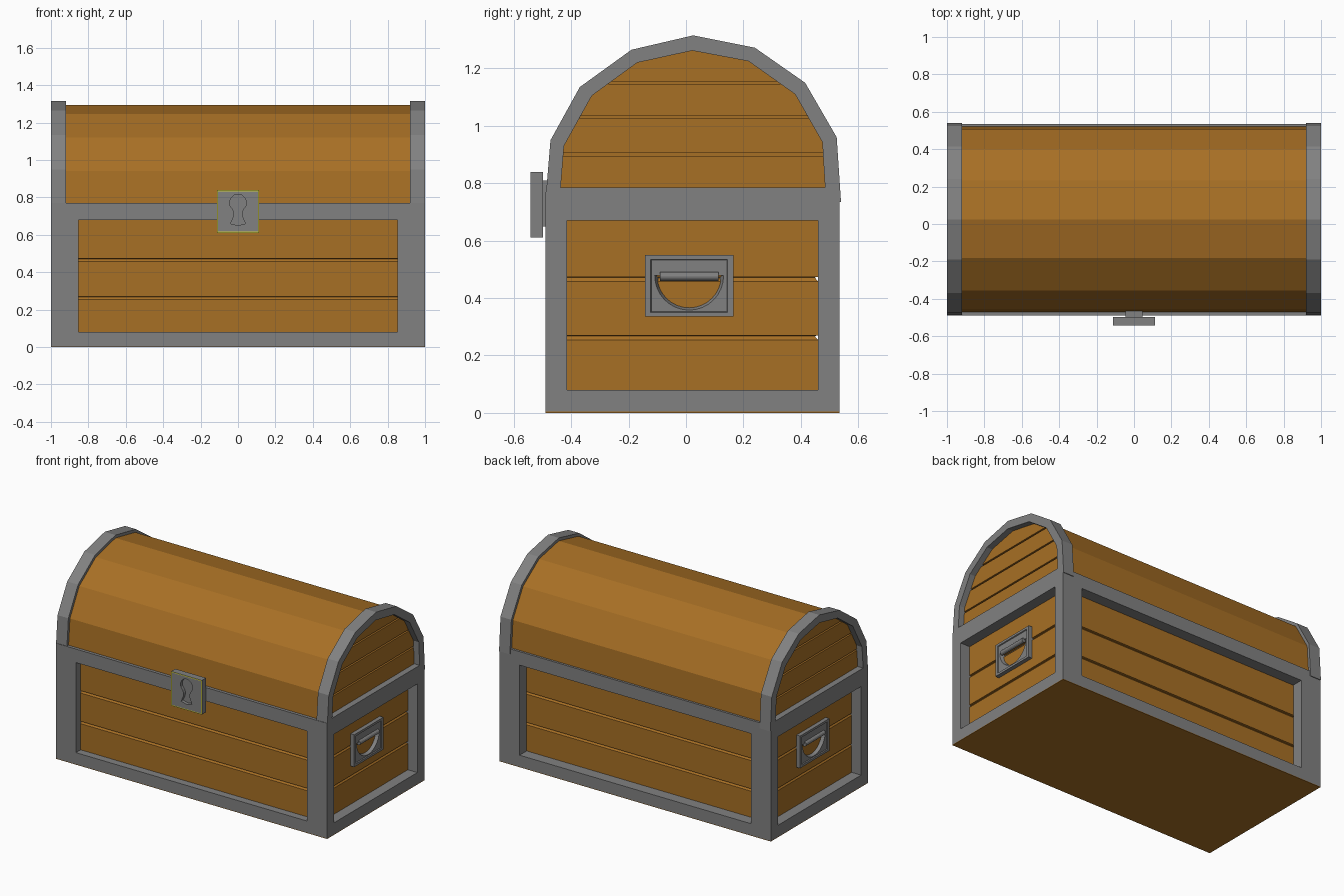
import bpy, bmesh, math

if "Cube" in bpy.data.objects:
    bpy.data.objects.remove(bpy.data.objects["Cube"])


def material(name, rgb):
    m = bpy.data.materials.new(name)
    m.diffuse_color = (*rgb, 1)
    m.use_nodes = True
    m.node_tree.nodes["Principled BSDF"].inputs["Base Color"].default_value = m.diffuse_color
    return m


WOOD = material("wood", (0.39, 0.16, 0.018))
IRON = material("grey_iron", (0.22, 0.22, 0.22))
GOLD = material("yellow_trim", (0.70, 0.68, 0.06))


def finish(name, bm, *mats):
    bmesh.ops.recalc_face_normals(bm, faces=bm.faces)
    me = bpy.data.meshes.new(name)
    bm.to_mesh(me)
    bm.free()
    for m in mats:
        me.materials.append(m)
    ob = bpy.data.objects.new(name, me)
    bpy.context.collection.objects.link(ob)
    return ob


def loft(name, rings, mat):
    """Closed solid through rings of matching points, capped at both ends."""
    bm = bmesh.new()
    loops = [[bm.verts.new(p) for p in r] for r in rings]
    for a, b in zip(loops, loops[1:]):
        for i in range(len(a)):
            j = (i + 1) % len(a)
            bm.faces.new((a[i], a[j], b[j], b[i]))
    bm.faces.new(loops[0])
    bm.faces.new(loops[-1])
    return finish(name, bm, mat)


def rect(x, y0, y1, z):
    return [(-x, y0, z), (x, y0, z), (x, y1, z), (-x, y1, z)]


def box(name, x0, x1, y0, y1, z0, z1, mat):
    ring = lambda z: [(x0, y0, z), (x1, y0, z), (x1, y1, z), (x0, y1, z)]
    return loft(name, [ring(z0), ring(z1)], mat)


def cut(ob, cutter):
    cutter.hide_render = True
    mod = ob.modifiers.new("cut", 'BOOLEAN')
    mod.operation = 'DIFFERENCE'
    mod.solver = 'EXACT'
    mod.object = cutter
    bpy.context.view_layer.objects.active = ob
    bpy.ops.object.modifier_apply(modifier=mod.name)
    bpy.data.objects.remove(cutter)


F, B = -0.49, 0.535           # front and back of the iron frame
FI, BI = F + 0.075, B - 0.075  # inner edges of the posts

# Planked body: each plank has a chamfered top edge
rings = [rect(0.93, -0.44, BI, 0.004)]
for z in (0.268, 0.472):
    rings += [rect(0.93, -0.44, BI, z - 0.014),
              rect(0.918, -0.428, BI - 0.012, z),
              rect(0.93, -0.44, BI, z + 0.002)]
rings.append(rect(0.93, -0.44, BI, 0.75))
loft("body_planks", rings, WOOD)
box("bottom_board", -1, 1, F, B, 0, 0.004, WOOD)

# Iron frame: corner posts and rails
for side, (y0, y1) in {"front": (F, FI), "back": (BI, B)}.items():
    for s in (-1, 1):
        box(side + "_post", *sorted((s * 0.852, s)), y0, y1, 0.004, 0.77, IRON)
    box(side + "_bottom_rail", -0.852, 0.852, y0, y1, 0.004, 0.08, IRON)
    box(side + "_top_rail", -0.852, 0.852, y0, y1, 0.68, 0.77, IRON)
for s in (-1, 1):
    xs = sorted((s * 0.92, s))
    box("end_bottom_rail", *xs, FI, BI, 0.004, 0.08, IRON)
    box("end_top_rail", *xs, -0.445, 0.49, 0.67, 0.785, IRON)

# Barrel lid
OUTER = [(-0.49, 0.735), (-0.472, 0.95), (-0.37, 1.135), (-0.19, 1.265), (0.025, 1.315),
         (0.24, 1.272), (0.415, 1.15), (0.525, 0.96), (0.54, 0.735)]
INNER = [(-0.44, 0.74), (-0.425, 0.93), (-0.328, 1.105), (-0.17, 1.22), (0.022, 1.262),
         (0.218, 1.225), (0.38, 1.11), (0.475, 0.943), (0.487, 0.74)]
barrel = [(0.024 + (y - 0.024) * 0.966, 0.735 + (z - 0.735) * 0.966) for y, z in OUTER]
lid = loft("lid_barrel", [[(x, y, z) for y, z in barrel] for x in (-0.96, 0.96)], WOOD)
for s in (-1, 1):
    # Plank gaps across the lid ends
    for z, y0, y1 in ((0.90, -0.43, 0.48), (1.03, -0.37, 0.43), (1.15, -0.27, 0.33)):
        cut(lid, box("gap_cutter", *sorted((s * 0.945, s * 0.98)), y0, y1, z - 0.005, z + 0.005, WOOD))
    # Iron arch
    prof = OUTER + INNER[::-1]
    n = len(OUTER)
    bm = bmesh.new()
    va, vb = ([bm.verts.new((x * s, y, z)) for y, z in prof] for x in (0.92, 1.0))
    m = len(prof)
    for i in range(m):
        j = (i + 1) % m
        bm.faces.new((va[i], va[j], vb[j], vb[i]))
    for i in range(n - 1):
        for v in (va, vb):
            bm.faces.new((v[i], v[i + 1], v[m - 2 - i], v[m - 1 - i]))
    finish("lid_arch", bm, IRON)

    # Handle plate with raised rim, half-round pocket and grip bar
    cy = 0.011
    P = lambda x, hy, z0, z1: [(s * x, cy - hy, z0), (s * x, cy + hy, z0),
                               (s * x, cy + hy, z1), (s * x, cy - hy, z1)]
    plate = loft("handle_plate", [P(0.90, 0.154, 0.335, 0.55), P(0.957, 0.154, 0.335, 0.55),
                                  P(0.957, 0.134, 0.350, 0.535), P(0.951, 0.131, 0.353, 0.532)], IRON)
    half = lambda x, r: [(s * x, cy + r * math.cos(a), 0.478 + r * math.sin(a))
                         for a in (math.pi + math.pi * k / 16 for k in range(17))]
    cut(plate, loft("pocket_cutter", [half(0.92, 0.108), half(0.951, 0.12), half(0.97, 0.12)], IRON))
    bar = lambda y: [(s * 0.951 + 0.015 * math.cos(a), y, 0.475 + 0.015 * math.sin(a))
                     for a in (math.tau * k / 12 for k in range(12))]
    loft("handle_bar", [bar(cy - 0.102), bar(cy + 0.102)], IRON)

# Lock: back mount, block with yellow front rim, recessed keyhole
box("lock_mount", -0.045, 0.045, -0.505, -0.45, 0.65, 0.81, IRON)
bm = bmesh.new()
bmesh.ops.create_cube(bm, size=1)
for v in bm.verts:
    v.co = (v.co.x * 0.226, -0.52 + v.co.y * 0.044, 0.725 + v.co.z * 0.228)
bm.normal_update()
front = [f for f in bm.faces if f.normal.y < -0.9]
for f in bmesh.ops.inset_region(bm, faces=front, thickness=0.009)["faces"]:
    f.material_index = 1
lock = finish("lock_block", bm, IRON, GOLD)
hole = [(0.045 * math.cos(a), 0.772 + 0.045 * math.sin(a))
        for a in (math.radians(-50 + 28 * k) for k in range(11))]
hole += [(-0.021, 0.72), (-0.024, 0.695), (-0.04, 0.66), (0, 0.65),
         (0.04, 0.66), (0.024, 0.695), (0.021, 0.72)]
cut(lock, loft("keyhole_cutter", [[(x, y, z) for x, z in hole] for y in (-0.56, -0.522)], IRON))
